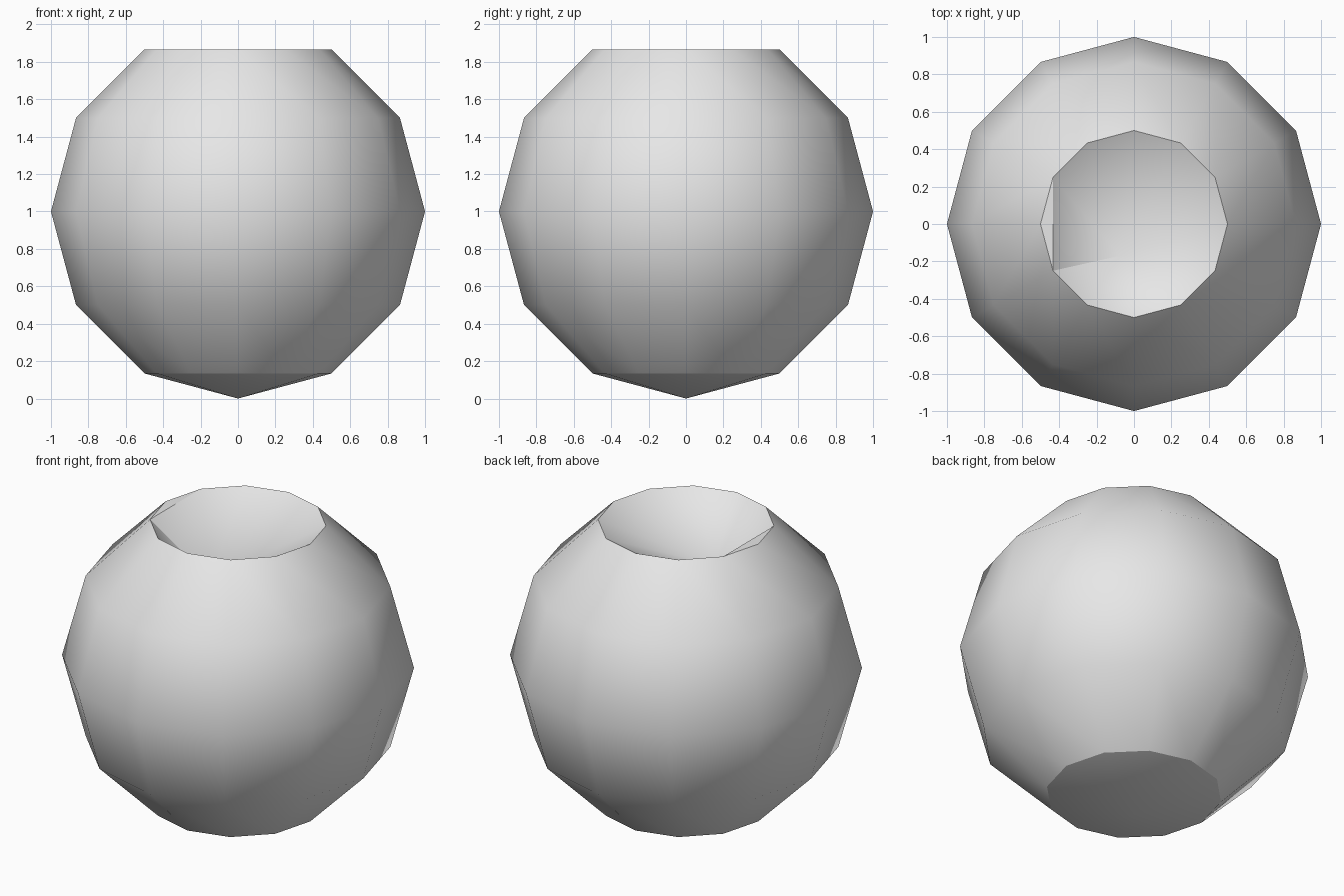
import bpy, bmesh, math
from mathutils import Vector

cube = bpy.data.objects.get("Cube")
if cube:
    bpy.data.objects.remove(cube, do_unlink=True)

# Plain grey material
grey = bpy.data.materials.new("light_grey")
grey.use_nodes = True
colour = (0.8, 0.8, 0.8, 1.0)
grey.diffuse_color = colour
grey.node_tree.nodes["Principled BSDF"].inputs["Base Color"].default_value = colour

# Low-poly ball standing on its lower pole
bm = bmesh.new()
bmesh.ops.create_uvsphere(bm, u_segments=12, v_segments=6, radius=1.0)
bmesh.ops.translate(bm, verts=bm.verts, vec=(0, 0, 1))

# Top pole pushed down off-centre to form the hollow
pole = max(bm.verts, key=lambda v: v.co.z)
pole.co = Vector((-0.075, -0.17, 1.56))

# Flat ledge on the rim at -x, with one broad facet below it
rim_z = 1 + math.sqrt(3) / 2


def rim_vert(degrees):
    a = math.radians(degrees)
    target = Vector((0.5 * math.cos(a), 0.5 * math.sin(a), rim_z))
    return min(bm.verts, key=lambda v: (v.co - target).length)


back, middle, front = (rim_vert(d) for d in (150, 180, 210))
old_faces = [f for f in pole.link_faces if middle in f.verts]
bmesh.ops.delete(bm, geom=old_faces, context='FACES_ONLY')
spoke = bm.edges.get((pole, middle))
if spoke:
    bm.edges.remove(spoke)
bm.faces.new((back, middle, front))
bm.faces.new((back, front, pole))

mesh = bpy.data.meshes.new("hollowed_ball")
bm.to_mesh(mesh)
bm.free()
mesh.materials.append(grey)
ball = bpy.data.objects.new("hollowed_ball", mesh)
bpy.context.collection.objects.link(ball)

# Smooth sides with sharp rim and base edges
bpy.ops.object.select_all(action='DESELECT')
ball.select_set(True)
bpy.context.view_layer.objects.active = ball
bpy.ops.object.shade_smooth_by_angle(angle=math.radians(30))
